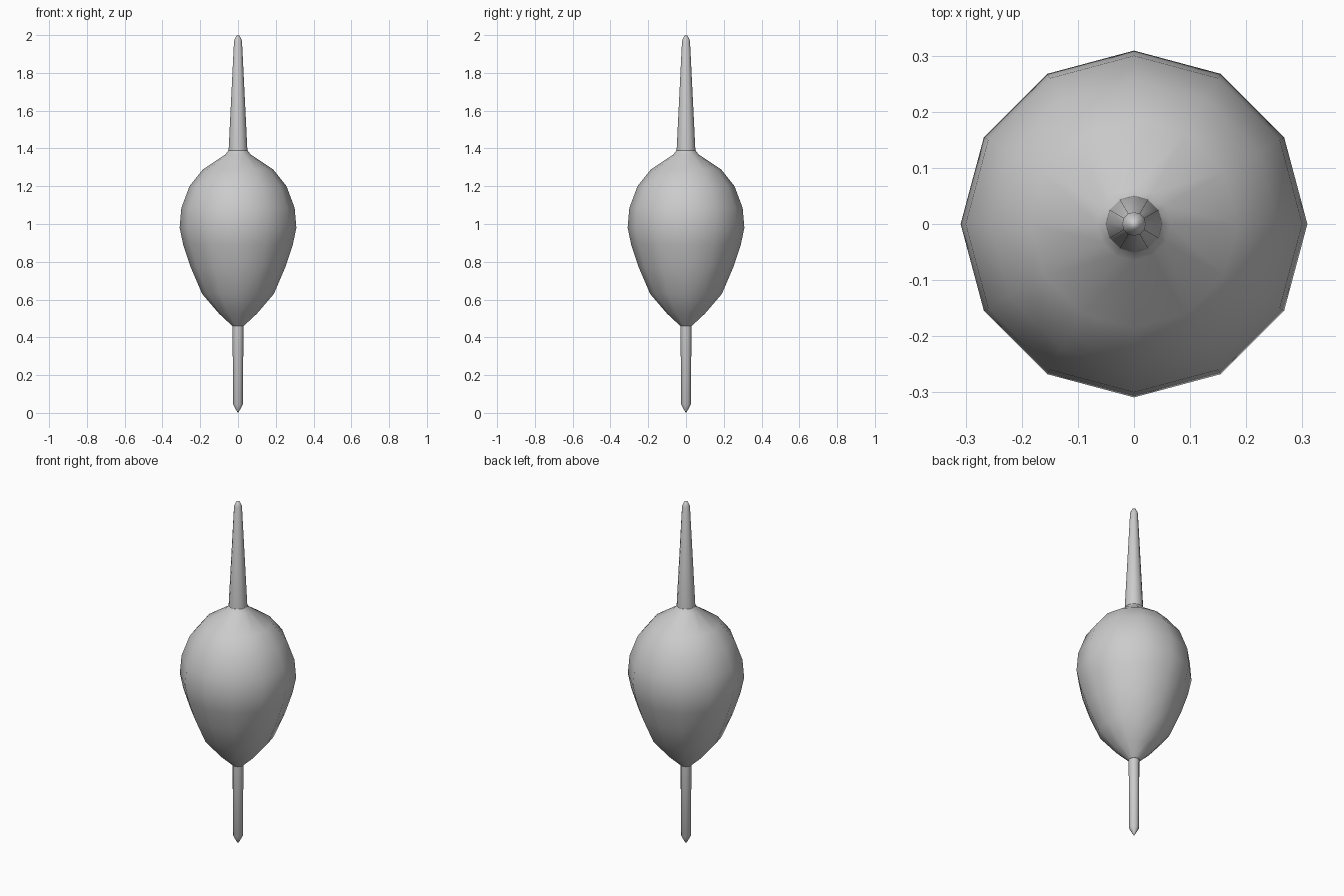
import bpy, bmesh, math

if "Cube" in bpy.data.objects:
    bpy.data.objects.remove(bpy.data.objects["Cube"])

SIDES = 12

def lathe(name, profile):
    """Revolve (radius, z) points, bottom to top, around the z axis."""
    bm = bmesh.new()
    rings = []
    for r, z in profile:
        if r == 0:
            rings.append([bm.verts.new((0, 0, z))] * SIDES)
        else:
            rings.append([bm.verts.new((r * math.cos(i * math.tau / SIDES),
                                        r * math.sin(i * math.tau / SIDES), z))
                          for i in range(SIDES)])
    for low, high in zip(rings, rings[1:]):
        for i in range(SIDES):
            j = (i + 1) % SIDES
            bm.faces.new(dict.fromkeys((low[i], low[j], high[j], high[i])))
    bmesh.ops.recalc_face_normals(bm, faces=bm.faces)
    mesh = bpy.data.meshes.new(name)
    bm.to_mesh(mesh)
    bm.free()
    obj = bpy.data.objects.new(name, mesh)
    bpy.context.collection.objects.link(obj)
    bpy.ops.object.select_all(action='DESELECT')
    obj.select_set(True)
    bpy.context.view_layer.objects.active = obj
    bpy.ops.object.shade_smooth_by_angle(angle=math.radians(40))
    return obj

# pear-shaped body
lathe("body", [(0, 0.46), (0.03, 0.46), (0.10, 0.525), (0.19, 0.63), (0.25, 0.77),
               (0.29, 0.89), (0.309, 0.98), (0.30, 1.085), (0.257, 1.20),
               (0.185, 1.29), (0.065, 1.37), (0.05, 1.39), (0, 1.39)])

# tapered handle stem with a rounded end
lathe("handle_stem", [(0, 1.37), (0.05, 1.385), (0.021, 1.97),
                      (0.010, 1.995), (0, 2.0)])

# spinning tip: thin rod with a pointed end
lathe("spinning_tip", [(0, 0.0), (0.008, 0.012), (0.026, 0.045),
                       (0.029, 0.47), (0, 0.48)])
